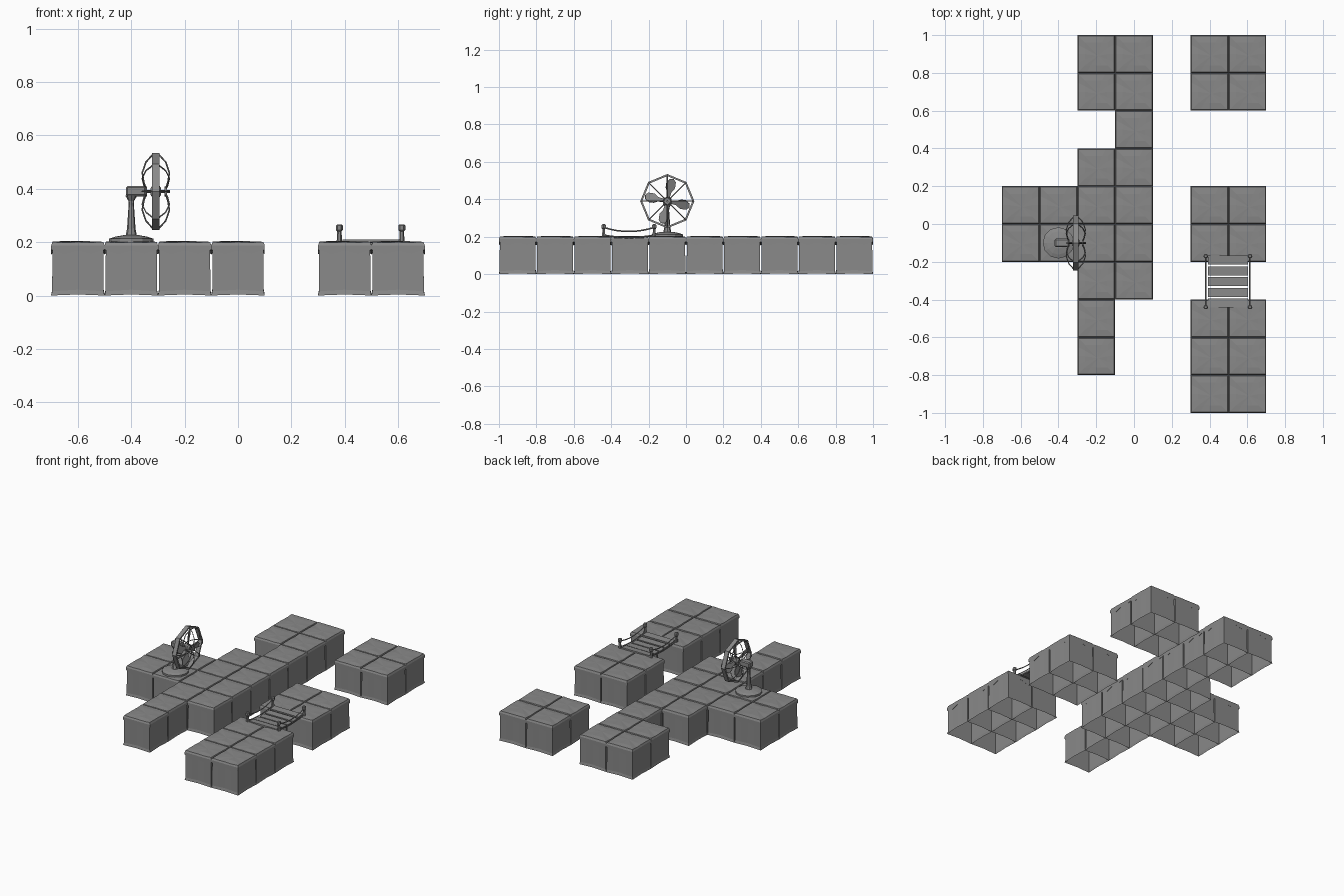
import bpy, bmesh, math, random
from mathutils import Matrix

random.seed(4)
if "Cube" in bpy.data.objects:
    bpy.data.objects.remove(bpy.data.objects["Cube"])

grey = bpy.data.materials.new("stone_grey")
grey.use_nodes = True
grey.diffuse_color = (0.25, 0.25, 0.25, 1)
grey.node_tree.nodes["Principled BSDF"].inputs["Base Color"].default_value = grey.diffuse_color


def add(name, data, loc=(0, 0, 0)):
    obj = bpy.data.objects.new(name, data)
    obj.location = loc
    bpy.context.collection.objects.link(obj)
    if not data.materials:
        data.materials.append(grey)
    return obj


def to_mesh(name, bm):
    bmesh.ops.recalc_face_normals(bm, faces=bm.faces[:])
    mesh = bpy.data.meshes.new(name)
    bm.to_mesh(mesh)
    bm.free()
    return mesh


def bridge(bm, rows):
    for low, high in zip(rows, rows[1:]):
        n = len(low)
        for i in range(n):
            j = (i + 1) % n
            bm.faces.new((low[i], low[j], high[j], high[i]))


def lathe(name, profile, sides, loc, along_x=False, closed=False):
    bm = bmesh.new()
    rows = [[bm.verts.new((r * math.cos(math.tau * i / sides),
                           r * math.sin(math.tau * i / sides), z))
             for i in range(sides)] for r, z in profile]
    bridge(bm, rows + rows[:1] if closed else rows)
    if not closed:
        bm.faces.new(rows[0])
        bm.faces.new(rows[-1])
    obj = add(name, to_mesh(name, bm), loc)
    if along_x:
        obj.rotation_euler.y = math.pi / 2
    return obj


def box(name, size, loc, tilt=0):
    bm = bmesh.new()
    bmesh.ops.create_cube(bm, size=1, matrix=Matrix.Diagonal((*size, 1)))
    obj = add(name, to_mesh(name, bm), loc)
    obj.rotation_euler.x = tilt
    return obj


def wire(name, points, radius):
    curve = bpy.data.curves.new(name, "CURVE")
    curve.dimensions = "3D"
    curve.bevel_depth = radius
    curve.bevel_resolution = 0
    curve.use_fill_caps = True
    spline = curve.splines.new("POLY")
    spline.points.add(len(points) - 1)
    for p, co in zip(spline.points, points):
        p.co = (*co, 1)
    return add(name, curve)


# Terrain block: open underneath, flared foot, ragged overhanging cap
def block_mesh():
    bm = bmesh.new()
    steps = 4

    def ring(half, z, waves=(0, 0, 0, 0)):
        row = []
        for side in range(4):
            turn = Matrix.Rotation(side * math.pi / 2, 3, "Z")
            for k in range(steps):
                co = turn @ Matrix.Identity(3).col[0] * half
                across = turn @ Matrix.Identity(3).col[1] * half
                p = co + across * (2 * k / steps - 1)
                p.z = z + waves[k]
                row.append(bm.verts.new(p))
        return row

    ragged = (0.012, -0.006, 0.008, -0.004)
    rows = [ring(0.1, 0.0, (0, 0.002, 0.004, 0.002)),
            ring(0.0965, 0.016, (0, 0.003, 0.006, 0.003)),
            ring(0.0955, 0.164, ragged),
            ring(0.1, 0.16, ragged),
            ring(0.1, 0.188),
            ring(0.095, 0.2),
            ring(0.06, 0.203)]
    for v in rows[-1] + rows[-2]:
        v.co.z += random.uniform(-0.002, 0.002)
    bridge(bm, rows)
    centre = bm.verts.new((0.01, -0.01, 0.204))
    top = rows[-1]
    for i, v in enumerate(top):
        bm.faces.new((v, top[(i + 1) % len(top)], centre))
    return to_mesh("terrain_block", bm)


# Islands as x, y ranges of square cells
block = block_mesh()
cell = 0.2
islands = {
    "back_island": (-0.3, 0.6, 2, 2),
    "back_link": (-0.1, 0.4, 1, 1),
    "main_island": (-0.3, -0.4, 2, 4),
    "fan_island": (-0.7, -0.2, 2, 2),
    "front_pier": (-0.3, -0.8, 1, 2),
    "left_back_island": (0.3, 0.6, 2, 2),
    "left_middle_island": (0.3, -0.2, 2, 2),
    "left_front_island": (0.3, -1.0, 2, 3),
}
for name, (x, y, nx, ny) in islands.items():
    for i in range(nx):
        for j in range(ny):
            add(name + "_block", block, (x + cell * (i + 0.5), y + cell * (j + 0.5), 0))

# Fan stand and motor
fx, fy, axis = -0.4, -0.1, 0.39
lathe("fan_base", [(0.083, 0.2), (0.083, 0.213), (0.062, 0.22), (0.03, 0.226)], 12, (fx, fy, 0))
lathe("fan_pole", [(0.022, 0.22), (0.016, 0.25), (0.01, 0.34), (0.011, 0.355), (0.022, 0.374)],
      8, (fx, fy, 0))
motor = box("fan_motor", (0.076, 0.044, 0.038), (-0.382, fy, 0.391))
bevel = motor.modifiers.new("bevel", "BEVEL")
bevel.width, bevel.segments = 0.006, 1

# Fan hub, rim and cage
hub = (-0.308, fy, axis)
lathe("fan_shaft", [(0.006, -0.045), (0.006, 0.054)], 8, hub, True)
lathe("fan_hub", [(0.012, -0.02), (0.024, -0.012), (0.024, 0.012), (0.012, 0.02)], 8, hub, True)
lathe("cage_rim", [(0.145, -0.014), (0.145, 0.014), (0.134, 0.014), (0.134, -0.014)],
      8, hub, True, True)
for side in (-1, 1):
    lathe("cage_boss", [(0.018, side * 0.033), (0.018, side * 0.041)], 8, hub, True)
    for k in range(8):
        a = k * math.pi / 4
        path = [(0.14, 0.01), (0.11, 0.037), (0.07, 0.051), (0.035, 0.045), (0.01, 0.037)]
        wire("cage_wire", [(hub[0] + side * d, fy + r * math.sin(a), axis + r * math.cos(a))
                           for r, d in path], 0.003)

# Four pitched paddle blades
outline = [(-0.008, 0.015), (0.008, 0.015), (0.012, 0.05), (0.028, 0.075), (0.026, 0.108),
           (0.01, 0.122), (-0.012, 0.118), (-0.026, 0.095), (-0.024, 0.07), (-0.012, 0.05)]
for k in range(4):
    bm = bmesh.new()
    bm.faces.new([bm.verts.new((0, w, r)) for w, r in outline])
    bm.transform(Matrix.Rotation(k * math.pi / 2 - 0.2, 4, "X") @ Matrix.Rotation(0.4, 4, "Z"))
    blade = add("fan_blade", to_mesh("fan_blade", bm), hub)
    solid = blade.modifiers.new("thickness", "SOLIDIFY")
    solid.thickness, solid.offset = 0.006, 0

# Rope bridge: sagging planks, posts and hand ropes
mid_y, mid_x, half = -0.305, 0.497, 0.135
for k in range(-2, 3):
    sag = 0.0025 * (4 - k * k)
    box("bridge_plank", (0.212, 0.047, 0.01), (mid_x, mid_y + k * 0.057, 0.203 - sag), 0.08 * k / 2)
for x in (mid_x - 0.117, mid_x + 0.117):
    for y in (mid_y - half, mid_y + half):
        lathe("bridge_post", [(0.011, 0.19), (0.008, 0.24), (0.013, 0.246), (0.013, 0.262),
                              (0.008, 0.267)], 6, (x, y, 0))
    for name, z, drop in (("hand_rope", 0.25, 0.022), ("foot_rope", 0.209, 0.013)):
        wire(name, [(x, mid_y + half * t / 4, z - drop * (1 - (t / 4) ** 2))
                    for t in range(-4, 5)], 0.004)
